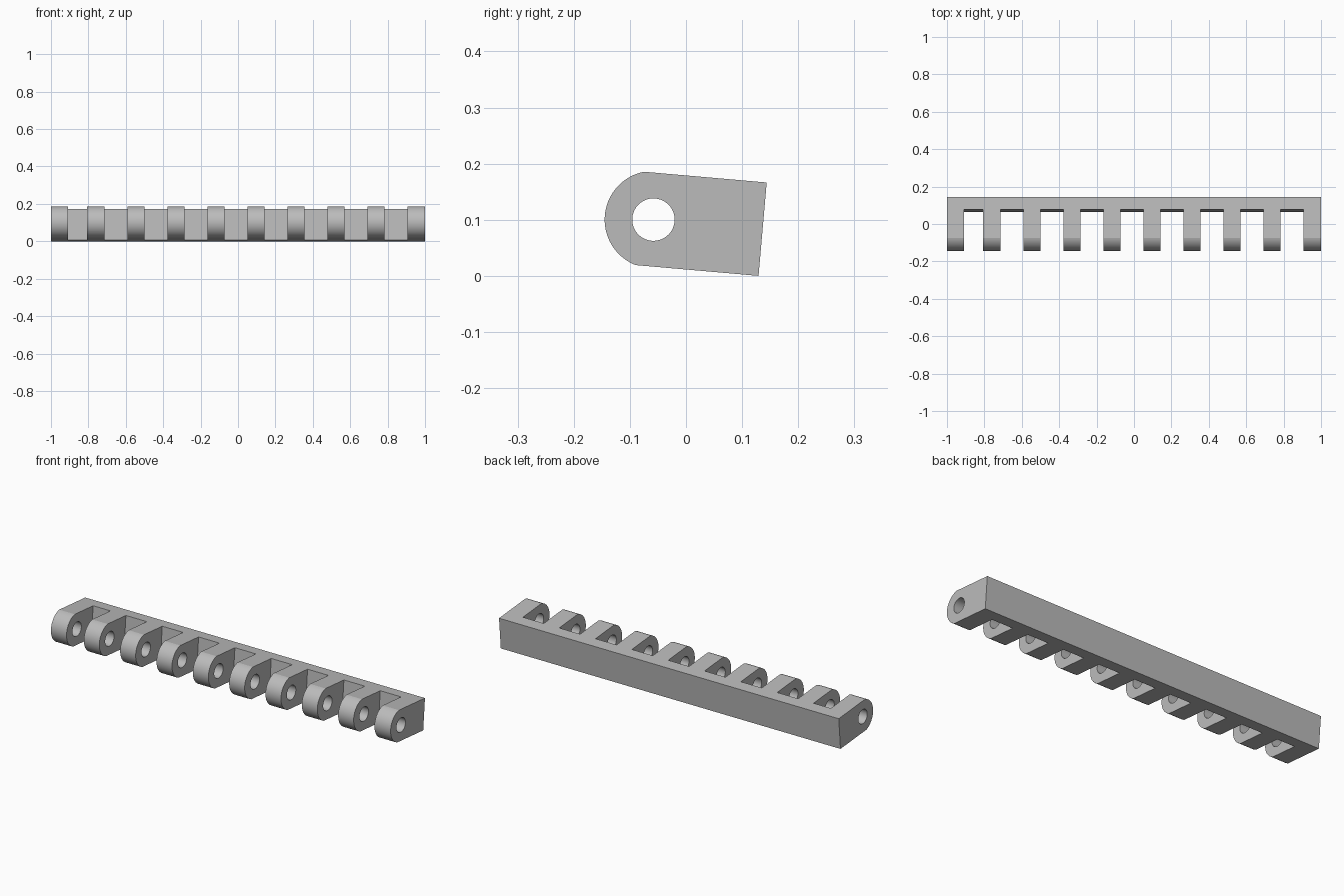
import bpy
import bmesh
import math

if "Cube" in bpy.data.objects:
    bpy.data.objects.remove(bpy.data.objects["Cube"], do_unlink=True)

# Sizes in the leaf's own frame: the bore axis is the origin, the leaf runs to +y
TILT = math.radians(-5)
BORE_Y, BORE_Z = -0.058, 0.1003
HALF_THICK = 0.0835
KNUCKLE_RADIUS = 0.087
BORE_RADIUS = 0.0378
BACK = 0.1953
GAP_WALL = 0.130
PITCH = 0.2139
KNUCKLE_WIDTH = 0.091
FIRST_INNER = -0.806
INNER_COUNT = 8
END_LEFT, END_RIGHT = 0.905, -0.908

grey = bpy.data.materials.new("plain grey")
grey.use_nodes = True
colour = (0.5, 0.5, 0.5, 1)
grey.diffuse_color = colour
grey.node_tree.nodes["Principled BSDF"].inputs["Base Color"].default_value = colour


def prisms(name, profile, spans):
    """Extrude one (y, z) profile along x over each (start, end) span."""
    bm = bmesh.new()
    for start, end in spans:
        face = bm.faces.new([bm.verts.new((start, y, z)) for y, z in profile])
        result = bmesh.ops.extrude_face_region(bm, geom=[face])
        moved = [v for v in result["geom"] if isinstance(v, bmesh.types.BMVert)]
        bmesh.ops.translate(bm, verts=moved, vec=(end - start, 0, 0))
    bmesh.ops.recalc_face_normals(bm, faces=bm.faces)
    mesh = bpy.data.meshes.new(name)
    bm.to_mesh(mesh)
    bm.free()
    mesh.materials.append(grey)
    obj = bpy.data.objects.new(name, mesh)
    bpy.context.collection.objects.link(obj)
    obj.location = (0, BORE_Y, BORE_Z)
    obj.rotation_euler.x = TILT
    return obj


def arc(radius, start, end, steps):
    angles = [start + (end - start) * i / steps for i in range(steps + 1)]
    return [(radius * math.cos(a), radius * math.sin(a)) for a in angles]


# Leaf: rounded front edge with flat top, bottom and back
meet = math.pi - math.asin(HALF_THICK / KNUCKLE_RADIUS)
outline = arc(KNUCKLE_RADIUS, meet, 2 * math.pi - meet, 36)
outline += [(BACK, -HALF_THICK), (BACK, HALF_THICK)]
leaf = prisms("hinge_leaf", outline, [(-1, 1)])

# Gap cutters between neighbouring knuckles
starts = [FIRST_INNER + PITCH * i for i in range(INNER_COUNT)]
gap_starts = [END_RIGHT] + [s + KNUCKLE_WIDTH for s in starts]
gap_ends = starts + [END_LEFT]
box = [(-0.2, -0.2), (GAP_WALL, -0.2), (GAP_WALL, 0.2), (-0.2, 0.2)]
gaps = prisms("gap_cutter", box, list(zip(gap_starts, gap_ends)))

# Pin bore through every knuckle
bore = prisms("bore_cutter", arc(BORE_RADIUS, 0, 2 * math.pi, 48)[:-1], [(-1.1, 1.1)])

bpy.ops.object.select_all(action="DESELECT")
leaf.select_set(True)
bpy.context.view_layer.objects.active = leaf
for cutter in (bore, gaps):
    cutter.hide_render = True
    cut = leaf.modifiers.new(cutter.name, "BOOLEAN")
    cut.operation = "DIFFERENCE"
    cut.solver = "EXACT"
    cut.object = cutter
    bpy.ops.object.modifier_apply(modifier=cut.name)
    bpy.data.objects.remove(cutter, do_unlink=True)

bpy.ops.object.shade_smooth_by_angle(angle=math.radians(10))
